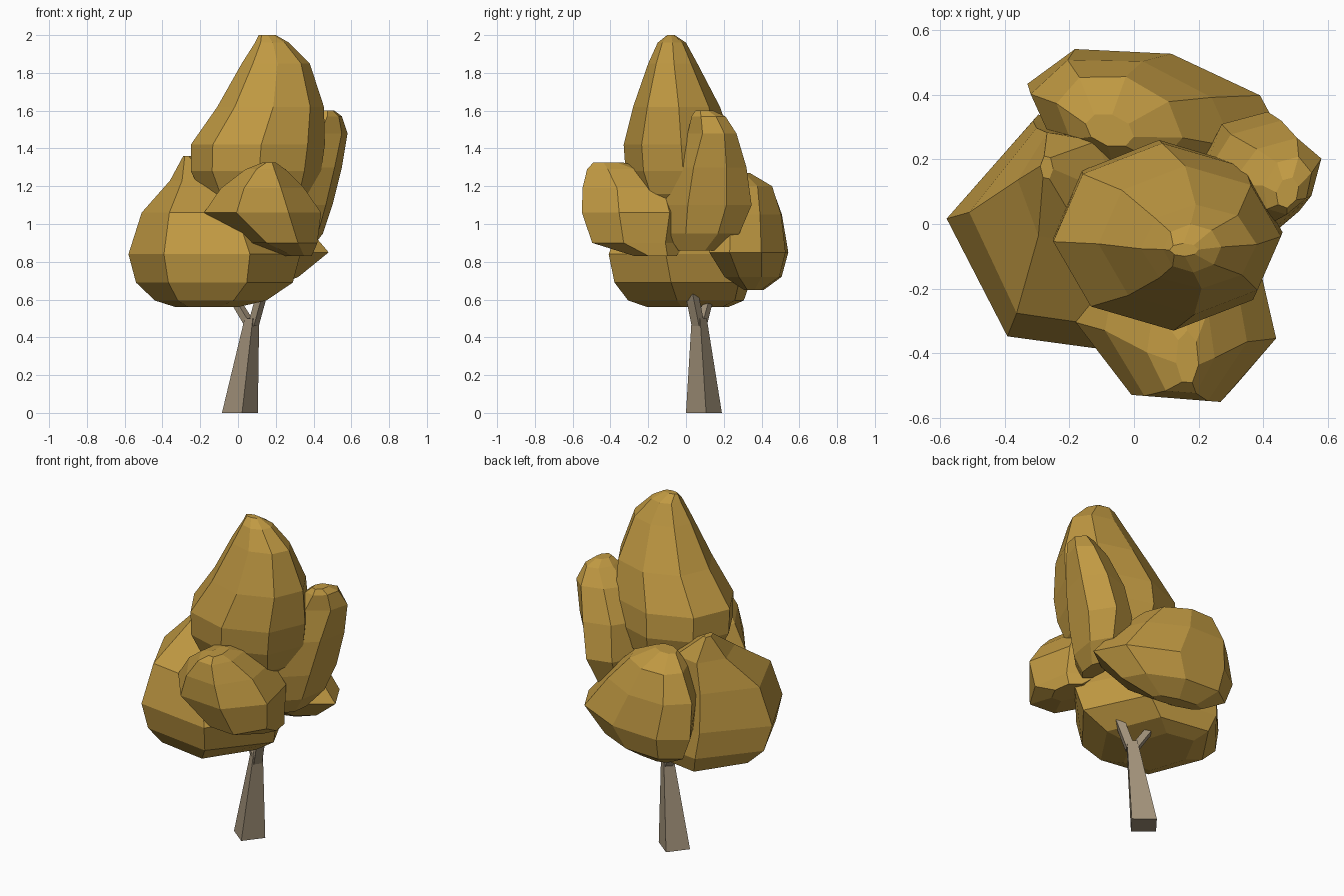
import bpy, bmesh, math


def material(name, rgb):
    m = bpy.data.materials.new(name)
    m.diffuse_color = (*rgb, 1)
    return m


def loft(name, rings, sides, phase, shear, mat):
    """Skin stacked polygons given as (z, x0, x1, y0, y1), y sheared along x."""
    unit = [(math.cos(phase + math.tau * i / sides),
             math.sin(phase + math.tau * i / sides)) for i in range(sides)]
    ux, uy = zip(*unit)
    bm = bmesh.new()
    loops = []
    for z, x0, x1, y0, y1 in rings:
        loop = []
        for a, b in unit:
            x = x0 + (x1 - x0) * (a - min(ux)) / (max(ux) - min(ux))
            y = y0 + (y1 - y0) * (b - min(uy)) / (max(uy) - min(uy))
            loop.append(bm.verts.new((x, y + shear * (x - (x0 + x1) / 2), z)))
        loops.append(loop)
    for lo, hi in zip(loops, loops[1:]):
        for i in range(sides):
            j = (i + 1) % sides
            bm.faces.new((lo[i], lo[j], hi[j], hi[i]))
    bm.faces.new(loops[0][::-1])
    bm.faces.new(loops[-1])
    bmesh.ops.recalc_face_normals(bm, faces=bm.faces)
    mesh = bpy.data.meshes.new(name)
    bm.to_mesh(mesh)
    bm.free()
    mesh.materials.append(mat)
    obj = bpy.data.objects.new(name, mesh)
    bpy.context.collection.objects.link(obj)
    return obj


leaf = material("foliage", (0.53, 0.32, 0.055))
bark = material("bark", (0.35, 0.28, 0.19))

# Tapered four-sided trunk with a fork
loft("trunk", [(0, -0.085, 0.105, 0.0, 0.19),
               (0.50, 0.035, 0.112, 0.03, 0.11)], 4, 0.12, 0, bark)
loft("right_branch", [(0.46, 0.05, 0.11, 0.03, 0.10),
                      (0.66, 0.105, 0.165, -0.01, 0.06),
                      (0.85, 0.19, 0.22, -0.03, 0.01)], 4, 0.12, 0, bark)
loft("left_branch", [(0.46, 0.035, 0.10, 0.05, 0.11),
                     (0.62, -0.06, 0.0, 0.10, 0.15),
                     (0.75, -0.14, -0.10, 0.15, 0.18)], 4, 0.12, 0, bark)

# Tall crown
loft("crown_top", [(1.06, 0.00, 0.30, -0.18, 0.14),
                   (1.16, -0.19, 0.40, -0.27, 0.23),
                   (1.28, -0.25, 0.44, -0.32, 0.26),
                   (1.42, -0.25, 0.46, -0.33, 0.25),
                   (1.62, -0.11, 0.455, -0.28, 0.18),
                   (1.85, 0.02, 0.38, -0.20, 0.06),
                   (1.96, 0.09, 0.27, -0.15, 0.0),
                   (2.00, 0.11, 0.20, -0.10, -0.06)], 8, 0.05, 0, leaf)

# Wide lower-left clump
loft("crown_left", [(0.56, -0.33, 0.0, -0.20, 0.22),
                    (0.595, -0.44, 0.15, -0.30, 0.30),
                    (0.69, -0.54, 0.29, -0.37, 0.33),
                    (0.84, -0.58, 0.33, -0.40, 0.31),
                    (1.06, -0.51, 0.20, -0.32, 0.29),
                    (1.23, -0.36, -0.05, -0.06, 0.28),
                    (1.36, -0.29, -0.25, 0.14, 0.21)], 6, -0.1, -0.05, leaf)

# Small front clump
loft("crown_front", [(0.83, 0.25, 0.39, -0.27, -0.05),
                     (0.90, 0.05, 0.42, -0.49, 0.0),
                     (1.06, -0.18, 0.44, -0.54, 0.05),
                     (1.19, -0.09, 0.35, -0.54, 0.0),
                     (1.29, 0.04, 0.25, -0.52, -0.2),
                     (1.325, 0.13, 0.20, -0.49, -0.33)], 7, -0.224, -0.08, leaf)

# Upright right clump
loft("crown_right", [(0.86, 0.28, 0.38, -0.04, 0.16),
                     (0.95, 0.20, 0.45, -0.10, 0.27),
                     (1.10, 0.18, 0.50, -0.11, 0.33),
                     (1.30, 0.20, 0.55, -0.07, 0.30),
                     (1.48, 0.30, 0.58, 0.01, 0.25),
                     (1.57, 0.40, 0.55, 0.03, 0.20),
                     (1.60, 0.44, 0.51, 0.05, 0.14)], 7, 0.2, 0.3, leaf)

# Broad back clump
loft("crown_back", [(0.65, -0.15, 0.15, 0.32, 0.40),
                    (0.72, -0.28, 0.32, 0.21, 0.50),
                    (0.85, -0.33, 0.48, 0.13, 0.535),
                    (1.05, -0.32, 0.31, 0.13, 0.51),
                    (1.20, -0.24, 0.15, 0.18, 0.46),
                    (1.27, -0.15, 0.0, 0.24, 0.34)], 8, -0.1, -0.2, leaf)
